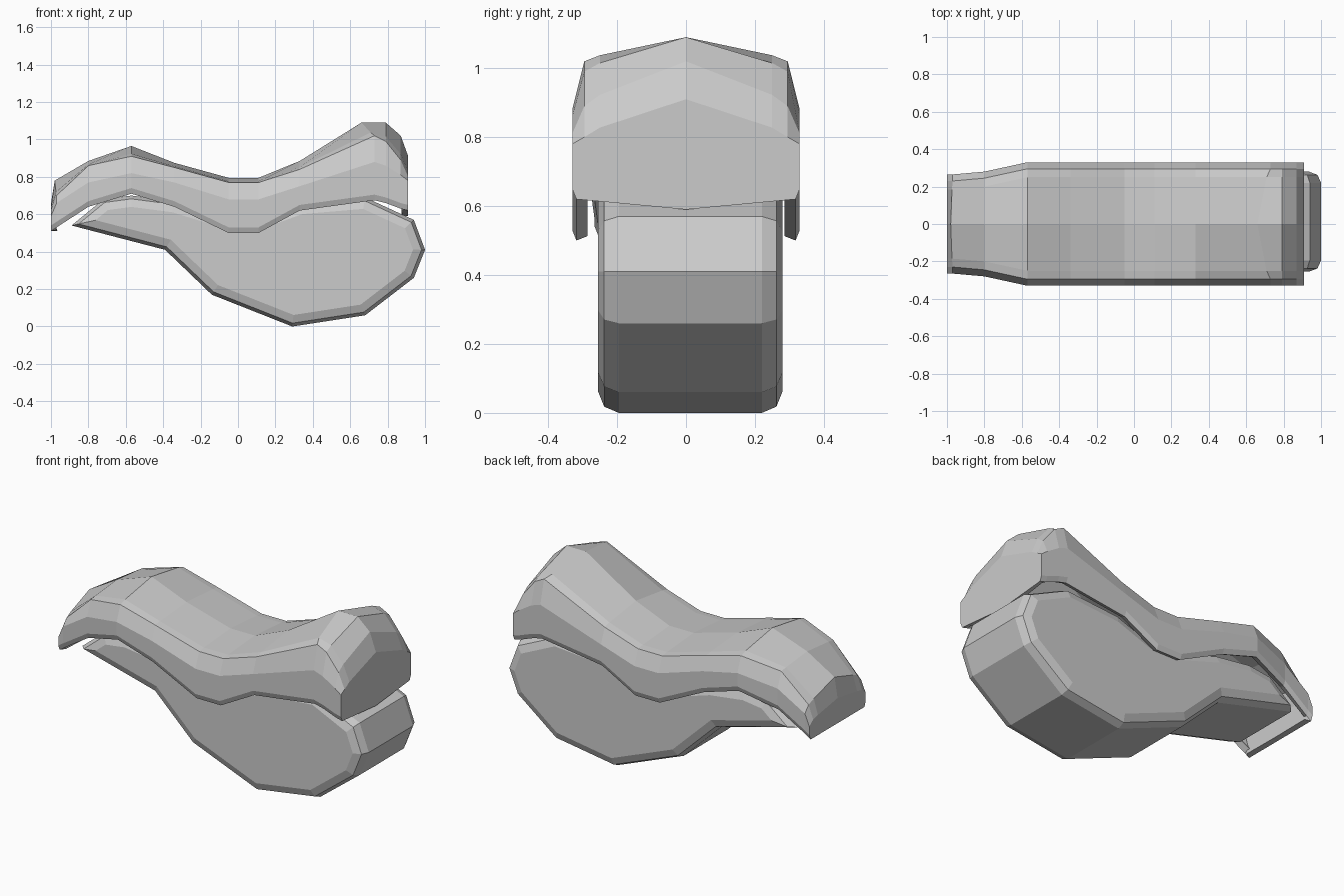
import bpy, bmesh
from mathutils import Vector

if "Cube" in bpy.data.objects:
    bpy.data.objects.remove(bpy.data.objects["Cube"])


def make_object(name, bm):
    bmesh.ops.recalc_face_normals(bm, faces=bm.faces[:])
    mesh = bpy.data.meshes.new(name)
    bm.to_mesh(mesh)
    bm.free()
    obj = bpy.data.objects.new(name, mesh)
    bpy.context.collection.objects.link(obj)
    return obj


# Lower body: side profile extruded in y, rims rounded with a two-step bevel
profile = [(-0.89, 0.54), (-0.39, 0.41), (-0.14, 0.17), (0.29, 0.0),
           (0.68, 0.06), (0.94, 0.26), (1.0, 0.41), (0.94, 0.57),
           (0.68, 0.69), (0.33, 0.66), (0.11, 0.58), (-0.05, 0.58),
           (-0.34, 0.67), (-0.57, 0.70), (-0.72, 0.68)]
Y0, Y1 = -0.255, 0.28
bm = bmesh.new()
cap = bm.faces.new([bm.verts.new((x, Y0, z)) for x, z in profile])
ext = bmesh.ops.extrude_face_region(bm, geom=[cap], use_keep_orig=True)
moved = [g for g in ext["geom"] if isinstance(g, bmesh.types.BMVert)]
bmesh.ops.translate(bm, verts=moved, vec=(0, Y1 - Y0, 0))
bmesh.ops.recalc_face_normals(bm, faces=bm.faces[:])
rims = [e for e in bm.edges if abs(e.verts[0].co.y - e.verts[1].co.y) < 1e-5]
bmesh.ops.bevel(bm, geom=rims, offset=0.06, segments=2, profile=0.5,
                affect='EDGES', clamp_overlap=False)
make_object("lower_body", bm)

# Upper shell stations:
# edge x, centre x, half width, rim z, side z, shoulder z, ridge z
stations = [
    (-1.00, -1.00, 0.265, 0.51, 0.59, 0.62, 0.66),
    (-0.97, -0.98, 0.265, 0.53, 0.66, 0.70, 0.78),
    (-0.80, -0.80, 0.28, 0.64, 0.77, 0.86, 0.885),
    (-0.57, -0.57, 0.33, 0.71, 0.82, 0.91, 0.965),
    (-0.34, -0.34, 0.33, 0.64, 0.77, 0.85, 0.875),
    (-0.05, -0.05, 0.33, 0.50, 0.68, 0.77, 0.795),
    (0.11, 0.11, 0.33, 0.50, 0.68, 0.77, 0.795),
    (0.33, 0.33, 0.33, 0.62, 0.75, 0.84, 0.885),
    (0.73, 0.66, 0.33, 0.675, 0.88, 1.02, 1.09),
    (0.79, 0.79, 0.33, 0.66, 0.86, 0.99, 1.09),
    (0.87, 0.87, 0.33, 0.63, 0.81, 0.89, 1.02),
    (0.91, 0.91, 0.33, 0.62, 0.78, 0.80, 0.91),
]


def section(xe, xc, w, zb, zm, zs, zt):
    half = [(xe, w - 0.012, zb), (xe, w, zb + 0.03), (xe, w, zm),
            (xe, w - 0.035, zs), (xe * 0.7 + xc * 0.3, w - 0.08, zs + 0.25 * (zt - zs))]
    left = [(x, -y, z) for x, y, z in half]
    return left + [(xc, 0, zt)] + half[::-1]


# Open-bottomed shell lofted through the stations, closed at both ends
bm = bmesh.new()
rows = [[bm.verts.new(p) for p in section(*s)] for s in stations]
for a, b in zip(rows, rows[1:]):
    for i in range(len(a) - 1):
        bm.faces.new((a[i], a[i + 1], b[i + 1], b[i]))
for row, dip in ((rows[0], 0.0), (rows[-1], 0.03)):
    low = bm.verts.new((row[0].co.x, 0, row[0].co.z - dip))
    bm.faces.new(row + [low])
shell = make_object("upper_shell", bm)

# Make sure the normals point outward before thickening inward
top = max(shell.data.polygons, key=lambda p: p.center.z)
if top.normal.z < 0:
    shell.data.flip_normals()
mod = shell.modifiers.new("wall", 'SOLIDIFY')
mod.thickness = 0.035
mod.offset = -1
